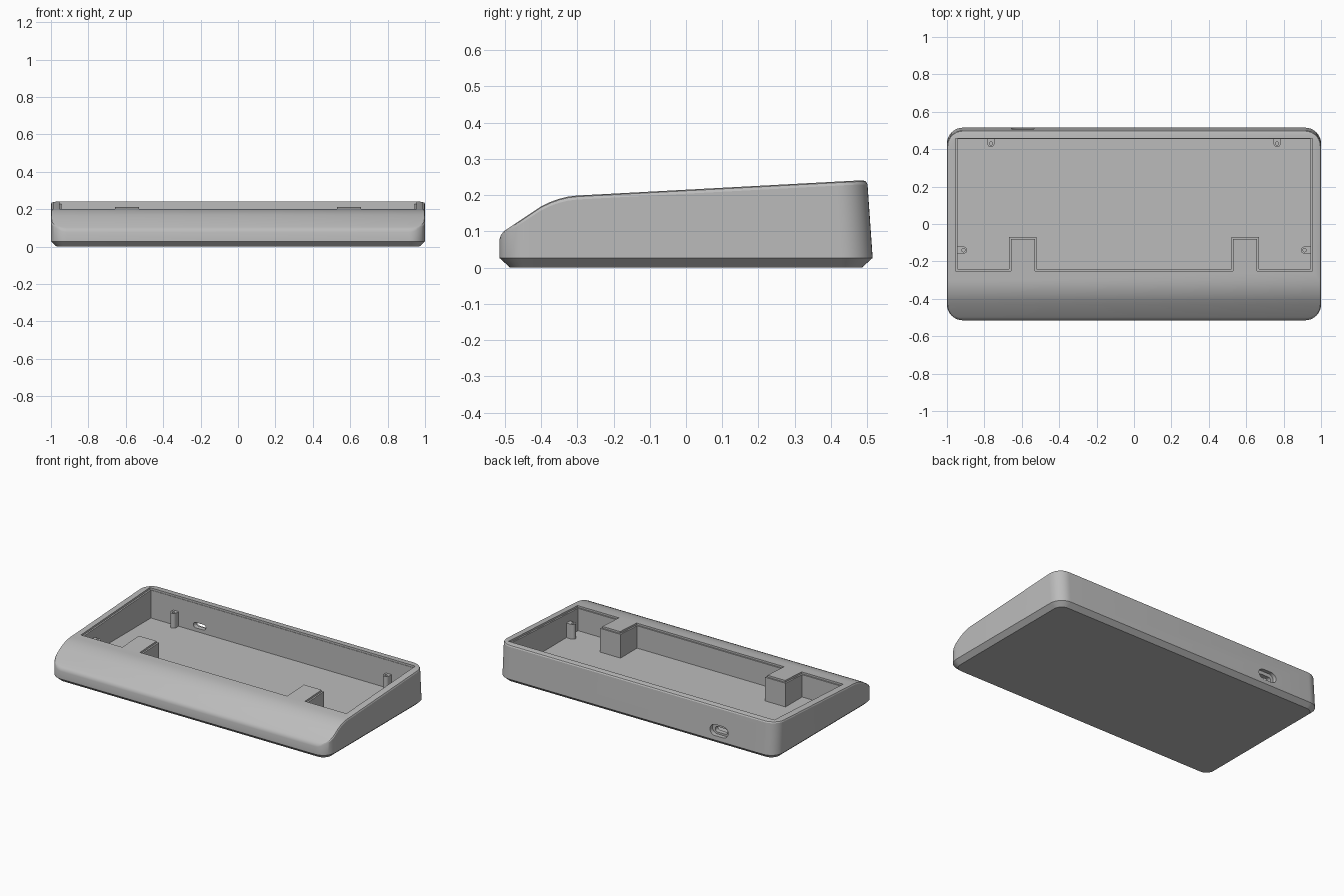
import bpy, bmesh
from math import sin, cos, pi, radians

if "Cube" in bpy.data.objects:
    bpy.data.objects.remove(bpy.data.objects["Cube"], do_unlink=True)

grey = bpy.data.materials.new("case grey")
grey.use_nodes = True
grey.diffuse_color = (0.5, 0.5, 0.5, 1)
grey.node_tree.nodes["Principled BSDF"].inputs["Base Color"].default_value = (0.5, 0.5, 0.5, 1)

HALF_X, HALF_Y, RADIUS, FLOOR = 1.0, 0.515, 0.085, 0.045
PROFILE = [(-0.515, 0.088), (-0.505, 0.099), (-0.40, 0.169), (-0.375, 0.181),
           (-0.35, 0.19), (-0.325, 0.196), (-0.3, 0.199), (0.5, 0.241)]


def top(y):
    """Height of the upper surface at depth y."""
    for (y0, z0), (y1, z1) in zip(PROFILE, PROFILE[1:]):
        if y <= y1:
            return z0 + (z1 - z0) * max(0, (y - y0) / (y1 - y0))
    return PROFILE[-1][1]


def make_object(name, bm):
    bmesh.ops.recalc_face_normals(bm, faces=bm.faces)
    mesh = bpy.data.meshes.new(name)
    bm.to_mesh(mesh)
    bm.free()
    mesh.materials.append(grey)
    obj = bpy.data.objects.new(name, mesh)
    bpy.context.collection.objects.link(obj)
    return obj


def prism(name, lower, upper):
    """Solid between two matching outlines."""
    bm = bmesh.new()
    a = [bm.verts.new(p) for p in lower]
    b = [bm.verts.new(p) for p in upper]
    bm.faces.new(a)
    bm.faces.new(b)
    n = len(a)
    for i in range(n):
        bm.faces.new((a[i], a[(i + 1) % n], b[(i + 1) % n], b[i]))
    return make_object(name, bm)


def cut(obj, cutter):
    mod = obj.modifiers.new("cut", "BOOLEAN")
    mod.operation, mod.solver, mod.object = "DIFFERENCE", "EXACT", cutter
    cutter.hide_render = True
    bpy.context.view_layer.objects.active = obj
    bpy.ops.object.modifier_apply(modifier=mod.name)
    bpy.data.objects.remove(cutter, do_unlink=True)


def smooth(obj):
    bpy.ops.object.select_all(action="DESELECT")
    obj.select_set(True)
    bpy.context.view_layer.objects.active = obj
    bpy.ops.object.shade_smooth_by_angle(angle=radians(25))


def half_outline(inset):
    """Right half of the rounded footprint, front to back."""
    r, n = RADIUS - inset, 10
    cx, cy = HALF_X - RADIUS, HALF_Y - RADIUS
    arc = [(cx + r * sin(i * pi / 2 / n), r * cos(i * pi / 2 / n)) for i in range(n + 1)]
    front = [(x, -cy - y) for x, y in arc]
    back = [(x, cy + y) for x, y in reversed(arc)]
    middle = [(HALF_X - inset, y) for y, z in PROFILE if -cy < y < cy]
    return front + middle + back


# Case body: footprint rings stacked up to the sloping top
def ring(bm, inset, height):
    left, right = [], []
    for x, y in half_outline(inset):
        z = height(y)
        if y > 0.4:
            y -= 0.07 * max(0, z - 0.027)
        right.append(bm.verts.new((x, y, z)))
        left.append(bm.verts.new((-x, y, z)))
    return right, left


bm = bmesh.new()
rings = [ring(bm, 0.03, lambda y: 0),
         ring(bm, 0, lambda y: 0.027),
         ring(bm, 0, lambda y: top(y) - 0.011),
         ring(bm, 0.004, lambda y: top(y) - 0.003),
         ring(bm, 0.012, top)]
for (r0, l0), (r1, l1) in zip(rings, rings[1:]):
    for i in range(len(r0) - 1):
        bm.faces.new((r0[i], r0[i + 1], r1[i + 1], r1[i]))
        bm.faces.new((l0[i], l0[i + 1], l1[i + 1], l1[i]))
    for i in (0, -1):
        bm.faces.new((r0[i], l0[i], l1[i], r1[i]))
for r, l in (rings[0], rings[-1]):
    for i in range(len(r) - 1):
        bm.faces.new((r[i], r[i + 1], l[i + 1], l[i]))
case = make_object("case_body", bm)


# Cavity with two tabs reaching in from the front wall
def cavity_outline(d):
    x, front, back, tab = 0.945 + d, -0.24 - d, 0.455 + d / 4, -0.07 - d
    inner, outer = 0.52 + d, 0.667 - d
    half = [(inner, front), (inner, tab), (outer, tab), (outer, front), (x, front), (x, back)]
    return half + [(-px, py) for px, py in reversed(half)]


well = cavity_outline(0)
cut(case, prism("well_cutter", [(x, y, FLOOR) for x, y in well], [(x, y, 0.4) for x, y in well]))
lip = cavity_outline(0.01)
cut(case, prism("lip_cutter", [(x, y, top(y) - 0.012) for x, y in lip], [(x, y, 0.41) for x, y in lip]))


# Cable port: wide recess outside, narrow slot through the back wall
def slot_cutter(width, height, z, y0, y1):
    r, n = height / 2, 10
    pts = []
    for side in (1, -1):
        for i in range(n + 1):
            a = pi * i / n - pi / 2
            pts.append((-0.595 + side * (width / 2 - r + r * cos(a)), z + side * r * sin(a)))
    return prism("slot_cutter", [(x, y0, h) for x, h in pts], [(x, y1, h) for x, h in pts])


cut(case, slot_cutter(0.13, 0.07, 0.09, 0.485, 0.6))
cut(case, slot_cutter(0.09, 0.035, 0.085, 0.42, 0.55))
smooth(case)


# Screw posts, each with a rounded end and a blind hole
def screw_post(name, x, y, dx, dy, reach):
    r, n = 0.019, 12
    pts = []
    for i in range(n + 1):
        a = -pi / 2 + pi * i / n
        u, v = r * cos(a), r * sin(a)
        pts.append((x + u * dx - v * dy, y + u * dy + v * dx))
    pts += [(x - reach * dx - s * r * dy, y - reach * dy + s * r * dx) for s in (1, -1)]
    post = prism(name, [(px, py, FLOOR - 0.01) for px, py in pts], [(px, py, 0.14) for px, py in pts])
    hole = [(x + 0.009 * cos(i * pi / 6), y + 0.009 * sin(i * pi / 6)) for i in range(12)]
    cut(post, prism("hole_cutter", [(px, py, 0.07) for px, py in hole], [(px, py, 0.2) for px, py in hole]))
    smooth(post)


for side, word in ((1, "left"), (-1, "right")):
    screw_post("back_post_" + word, side * 0.765, 0.43, 0, -1, 0.03)
    screw_post("side_post_" + word, side * 0.912, -0.14, -side, 0, 0.04)
